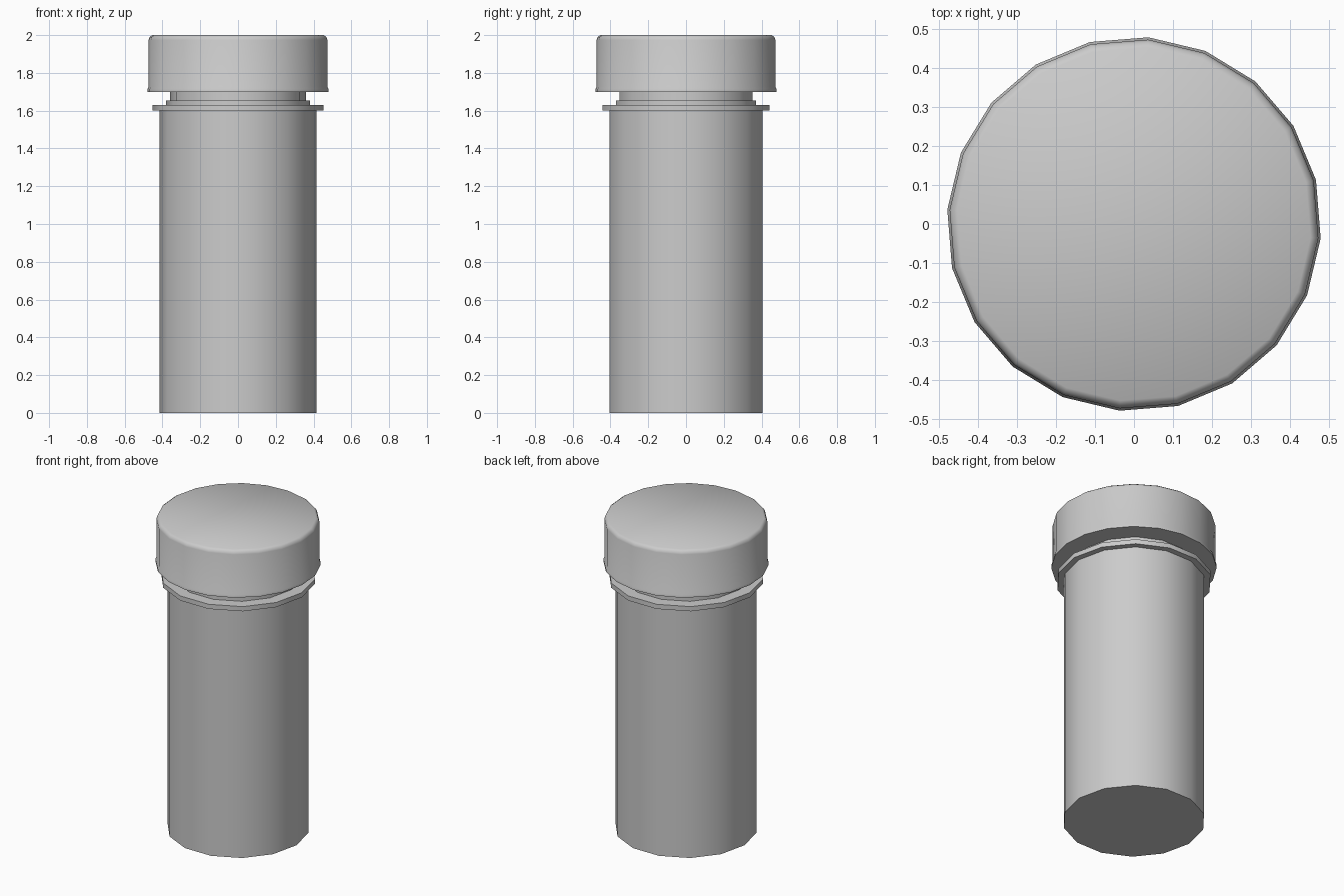
import bpy, bmesh
from math import cos, sin, pi, radians

if "Cube" in bpy.data.objects:
    bpy.data.objects.remove(bpy.data.objects["Cube"])


def lathe(name, profile, sides, turn=0.0):
    """Closed solid of revolution from (radius, z) rings, listed bottom to top."""
    bm = bmesh.new()
    rings = []
    for r, z in profile:
        rings.append([bm.verts.new((r * cos(turn + 2 * pi * i / sides),
                                    r * sin(turn + 2 * pi * i / sides), z))
                      for i in range(sides)])
    for low, high in zip(rings, rings[1:]):
        for i in range(sides):
            j = (i + 1) % sides
            bm.faces.new((low[i], low[j], high[j], high[i]))
    bm.faces.new(rings[0][::-1])
    bm.faces.new(rings[-1])
    mesh = bpy.data.meshes.new(name)
    bm.to_mesh(mesh)
    bm.free()
    ob = bpy.data.objects.new(name, mesh)
    bpy.context.collection.objects.link(ob)
    bpy.ops.object.select_all(action='DESELECT')
    ob.select_set(True)
    bpy.context.view_layer.objects.active = ob
    bpy.ops.object.shade_smooth_by_angle(angle=radians(40))
    return ob


# Bottle: 14-sided body, collar flange, stepped ring and neck
lathe("bottle", [(0.415, 0), (0.415, 1.60), (0.453, 1.60), (0.453, 1.63),
                 (0.38, 1.63), (0.38, 1.655), (0.36, 1.655), (0.36, 1.70)], 14)

# Cap: 20-sided, with a thin lip at the bottom and a rounded top edge
lathe("cap", [(0.481, 1.70), (0.481, 1.715), (0.475, 1.727), (0.475, 1.974),
              (0.469, 1.990), (0.455, 2.0)], 20, radians(-4.4))
